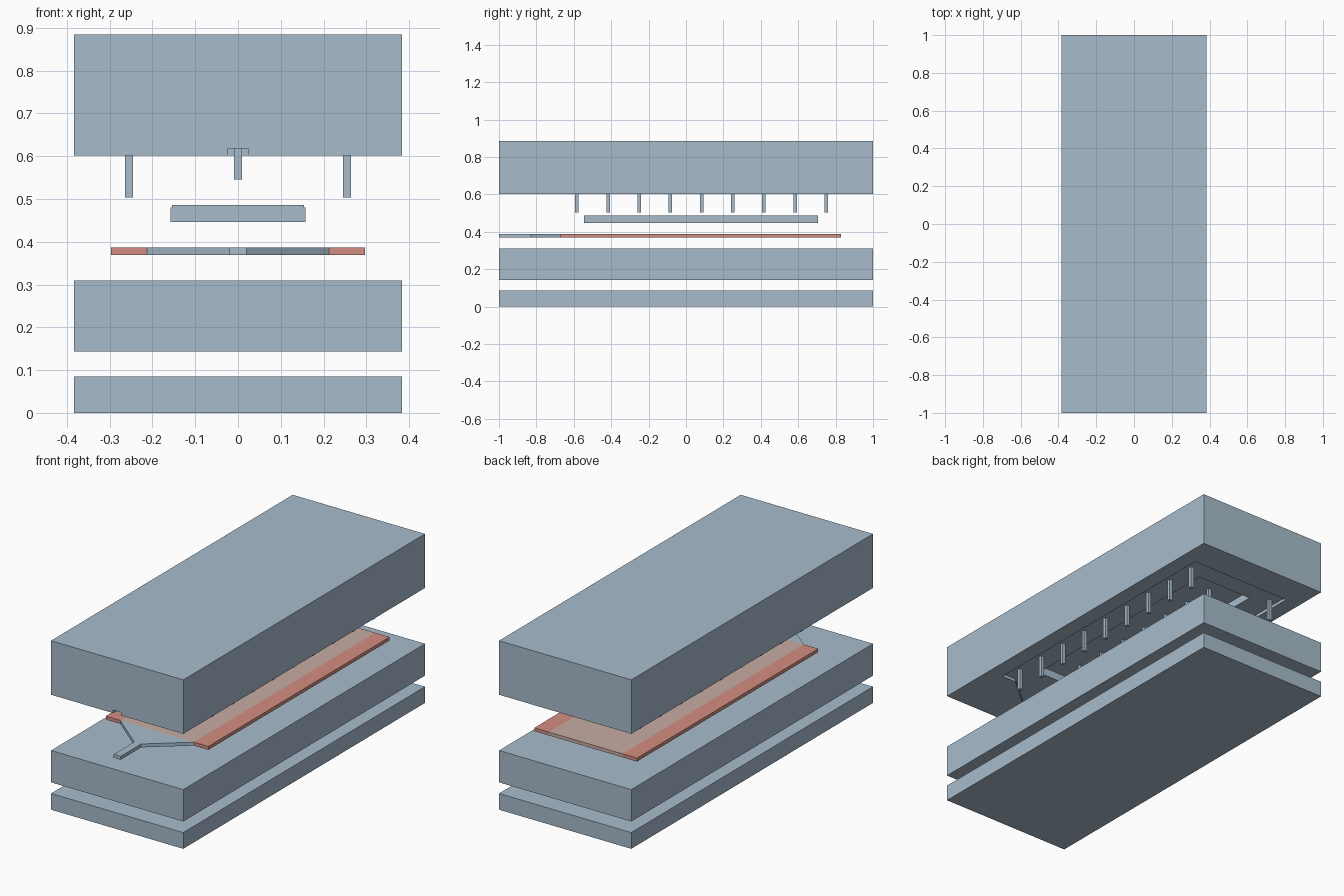
import bpy
import bmesh

cube = bpy.data.objects.get("Cube")
if cube:
    bpy.data.objects.remove(cube, do_unlink=True)


def material(name, rgb):
    mat = bpy.data.materials.new(name)
    mat.use_nodes = True
    mat.diffuse_color = (*rgb, 1)
    mat.node_tree.nodes["Principled BSDF"].inputs["Base Color"].default_value = (*rgb, 1)
    return mat


BLUE = material("pale blue grey", (0.39, 0.50, 0.60))
RED = material("soft red", (0.65, 0.27, 0.22))
PINK = material("dusty pink", (0.58, 0.41, 0.37))


def prism(name, outline, low, high, mat, axis="z"):
    """Extrude an outline: (x, y) along z, or (x, z) along y."""
    bm = bmesh.new()
    place = (lambda a, b, h: (a, b, h)) if axis == "z" else (lambda a, b, h: (a, h, b))
    face = bm.faces.new([bm.verts.new(place(a, b, low)) for a, b in outline])
    side = bmesh.ops.extrude_face_region(bm, geom=[face])
    shift = place(0, 0, high - low)
    verts = [v for v in side["geom"] if isinstance(v, bmesh.types.BMVert)]
    bmesh.ops.translate(bm, verts=verts, vec=shift)
    bmesh.ops.recalc_face_normals(bm, faces=bm.faces)
    mesh = bpy.data.meshes.new(name)
    bm.to_mesh(mesh)
    bm.free()
    mesh.materials.append(mat)
    obj = bpy.data.objects.new(name, mesh)
    bpy.context.collection.objects.link(obj)
    return obj


def box(name, x, y, z, mat):
    return prism(name, [(x[0], y[0]), (x[1], y[0]), (x[1], y[1]), (x[0], y[1])], *z, mat)


def mirrored(half):
    return half + [(-x, y) for x, y in reversed(half)]


def carve(target, cutter):
    mod = target.modifiers.new("carve", "BOOLEAN")
    mod.operation = "DIFFERENCE"
    mod.solver = "EXACT"
    mod.object = cutter
    bpy.context.view_layer.objects.active = target
    bpy.ops.object.modifier_apply(modifier=mod.name)
    bpy.data.objects.remove(cutter, do_unlink=True)


W, L = 0.383, 1.0
START, END, NECK = -0.67, 0.83, -0.83
INNER, OUTER = 0.213, 0.297
FLOOR, CEILING = 0.618, 0.66

# Stacked slabs
box("base_slab", (-W, W), (-L, L), (0, 0.085), BLUE)
box("middle_slab", (-W, W), (-L, L), (0.143, 0.31), BLUE)
top = box("top_slab", (-W, W), (-L, L), (0.602, 0.885), BLUE)

# Pocket with inlet funnel, then a deeper recess, in the underside of the top slab
pocket = mirrored([(0.023, -1.05), (0.023, NECK), (INNER, START), (OUTER, START), (OUTER, END)])
carve(top, prism("pocket_cutter", pocket, 0.5, FLOOR, BLUE))
carve(top, box("recess_cutter", (-0.163, 0.163), (-0.545, 0.705), (0.55, CEILING), BLUE))

# Thin channel layer: inlet, centre plate and side strips
Z = (0.369, 0.387)
prism("inlet_funnel", mirrored([(0.02, -L), (0.02, NECK), (INNER, START)]), *Z, BLUE)
box("centre_plate", (-INNER, INNER), (START, END), Z, PINK)
for side, name in ((-1, "right_strip"), (1, "left_strip")):
    box(name, sorted((side * INNER, side * OUTER)), (START, END), Z, RED)

# Floating block with stepped upper edges
profile = mirrored([(0.158, 0.446), (0.158, 0.48), (0.154, 0.48), (0.154, 0.486)])
prism("floating_block", profile, -0.545, 0.705, BLUE, axis="y")

# Rows of square pins hanging from the top slab
R = 0.009
for i in range(9):
    y = -7 / 12 + i / 6
    for x, name in ((-0.255, "right_pin"), (0.255, "left_pin")):
        box(f"{name}_{i + 1}", (x - R, x + R), (y - R, y + R), (0.503, FLOOR + 0.002), BLUE)
    if 0 < i < 8:
        box(f"centre_pin_{i}", (-R, R), (y - R, y + R), (0.545, CEILING + 0.002), BLUE)
